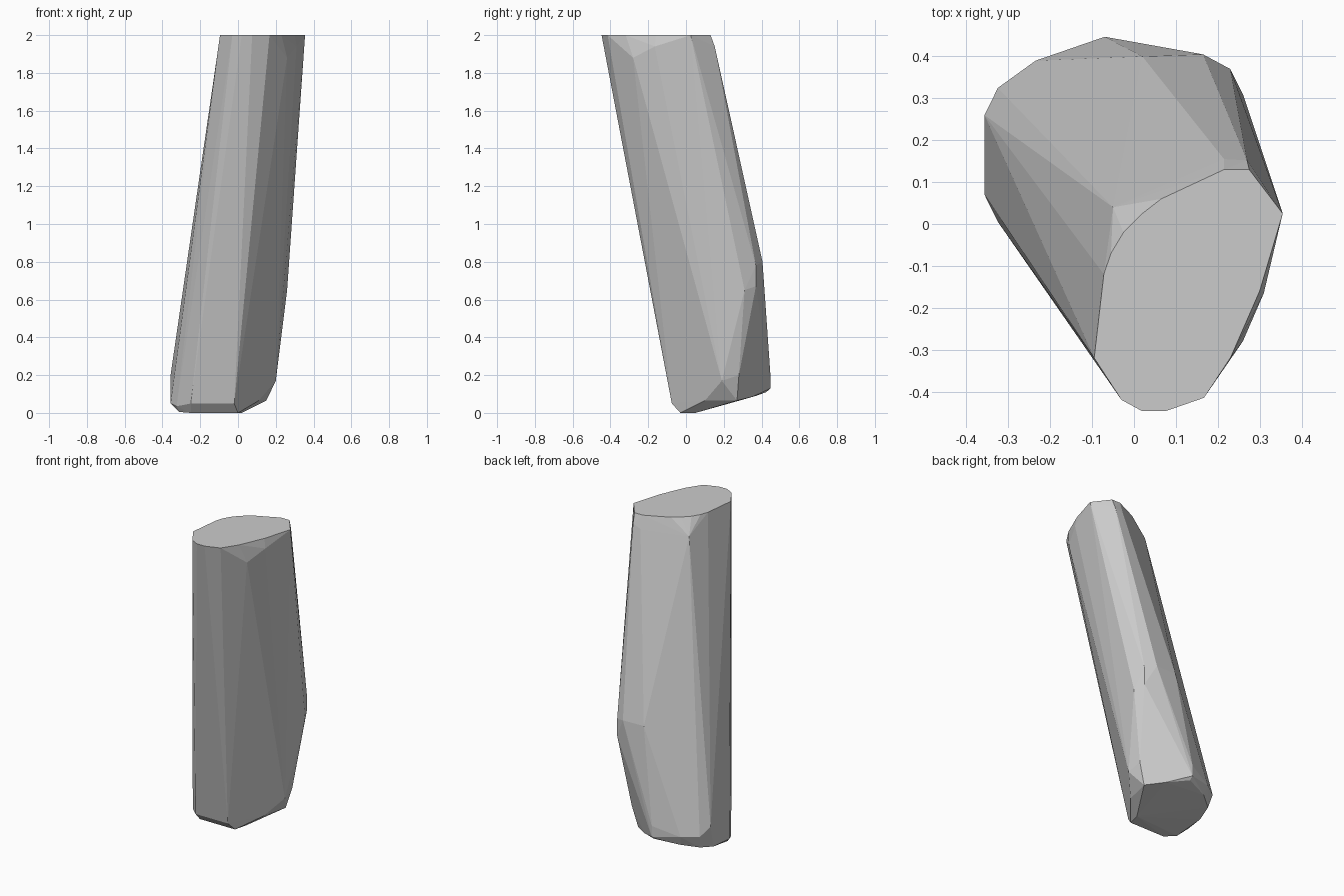
import bpy, bmesh

# Flat slanted cut at the top (x, y at z = 2)
top = [(-.095, -.32), (-.072, -.12), (-.055, -.07), (-.025, -.02), (.02, .025),
       (.065, .06), (.215, .13), (.275, .13), (.355, .025), (.30, -.16),
       (.23, -.32), (.167, -.415), (.075, -.447), (.02, -.447), (-.03, -.42)]

# Small bevel just below the top
shoulder = [(-.05, .04, 1.9), (.215, .155, 1.92), (.27, .152, 1.94),
            (.31, -.165, 1.94), (.26, -.28, 1.88)]

# Bend in the back right side
bend = [(.02, .40, .8), (.165, .405, .8), (.23, .37, .78),
        (.23, .37, .67), (.26, .31, .65)]

# Widest ring at the foot
foot = [(-.357, .26, .2), (-.357, .07, .05), (-.325, .005, .035), (-.25, -.075, .05),
        (-.02, -.075, .05), (.2, .19, .17), (.19, .28, .2), (-.07, .447, .2),
        (-.07, .447, .13), (-.235, .39, .15), (-.325, .325, .15)]

# Tilted sole
sole = [(-.31, .02, .005), (-.25, -.03, 0), (0, -.03, 0), (.02, .05, 0),
        (-.335, .2, .045), (-.31, .3, .07), (-.22, .37, .09), (-.07, .425, .11),
        (.05, .35, .085), (.15, .27, .065), (.11, .1, .065)]

bm = bmesh.new()
for p in [(x, y, 2) for x, y in top] + shoulder + bend + foot + sole:
    bm.verts.new(p)
hull = bmesh.ops.convex_hull(bm, input=bm.verts[:])
loose = {v for v in hull["geom_interior"] + hull["geom_unused"]
         if isinstance(v, bmesh.types.BMVert)}
bmesh.ops.delete(bm, geom=list(loose), context='VERTS')
bmesh.ops.dissolve_limit(bm, angle_limit=.01, verts=bm.verts[:], edges=bm.edges[:])
bmesh.ops.recalc_face_normals(bm, faces=bm.faces[:])

mesh = bpy.data.meshes.new("leaning_pillar")
bm.to_mesh(mesh)
bm.free()
pillar = bpy.data.objects.new("leaning_pillar", mesh)
bpy.context.collection.objects.link(pillar)
